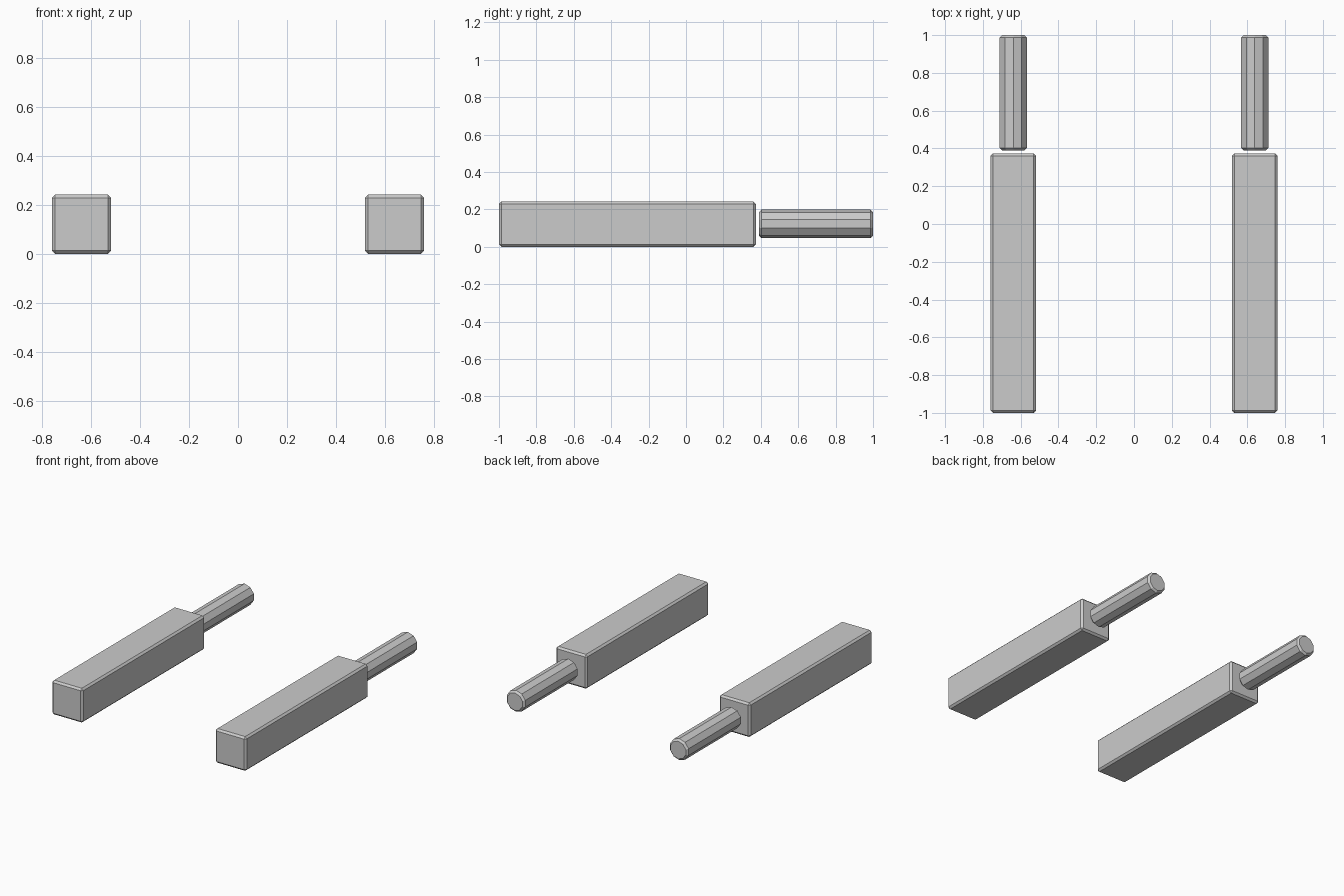
import bpy
import math

if "Cube" in bpy.data.objects:
    bpy.data.objects.remove(bpy.data.objects["Cube"], do_unlink=True)

# Single plain grey for every part
GREY = (0.6, 0.6, 0.6, 1.0)
grey = bpy.data.materials.new("plain_grey")
grey.use_nodes = True
grey.diffuse_color = GREY
grey.node_tree.nodes["Principled BSDF"].inputs["Base Color"].default_value = GREY

BEVEL = 0.013
OFFSET = 0.639            # distance of each bar from the centre line
WIDTH = 0.242
BAR_Y = (-1.0, 0.373)
ROD_Y = (0.39, 1.0)
ROD_RADIUS = 0.076


def finish(obj, name, angle):
    """Name, colour and chamfer a part."""
    obj.name = name
    obj.data.materials.append(grey)
    bevel = obj.modifiers.new("chamfer", "BEVEL")
    bevel.width = BEVEL
    bevel.segments = 1
    bevel.limit_method = "ANGLE"
    bevel.angle_limit = math.radians(angle)


for side, sign in (("left", 1), ("right", -1)):
    # Square bar
    bpy.ops.mesh.primitive_cube_add(
        size=1, location=(sign * OFFSET, sum(BAR_Y) / 2, WIDTH / 2))
    bar = bpy.context.object
    bar.scale = (WIDTH, BAR_Y[1] - BAR_Y[0], WIDTH)
    bpy.ops.object.transform_apply(location=False, rotation=False, scale=True)
    finish(bar, side + "_square_bar", 30)

    # Ten-sided rod behind the bar, chamfered at its end rims only
    bpy.ops.mesh.primitive_cylinder_add(
        vertices=10, radius=ROD_RADIUS, depth=ROD_Y[1] - ROD_Y[0],
        location=(sign * OFFSET, sum(ROD_Y) / 2, WIDTH / 2 + 0.002),
        rotation=(math.pi / 2, 0, 0))
    finish(bpy.context.object, side + "_rod", 60)
